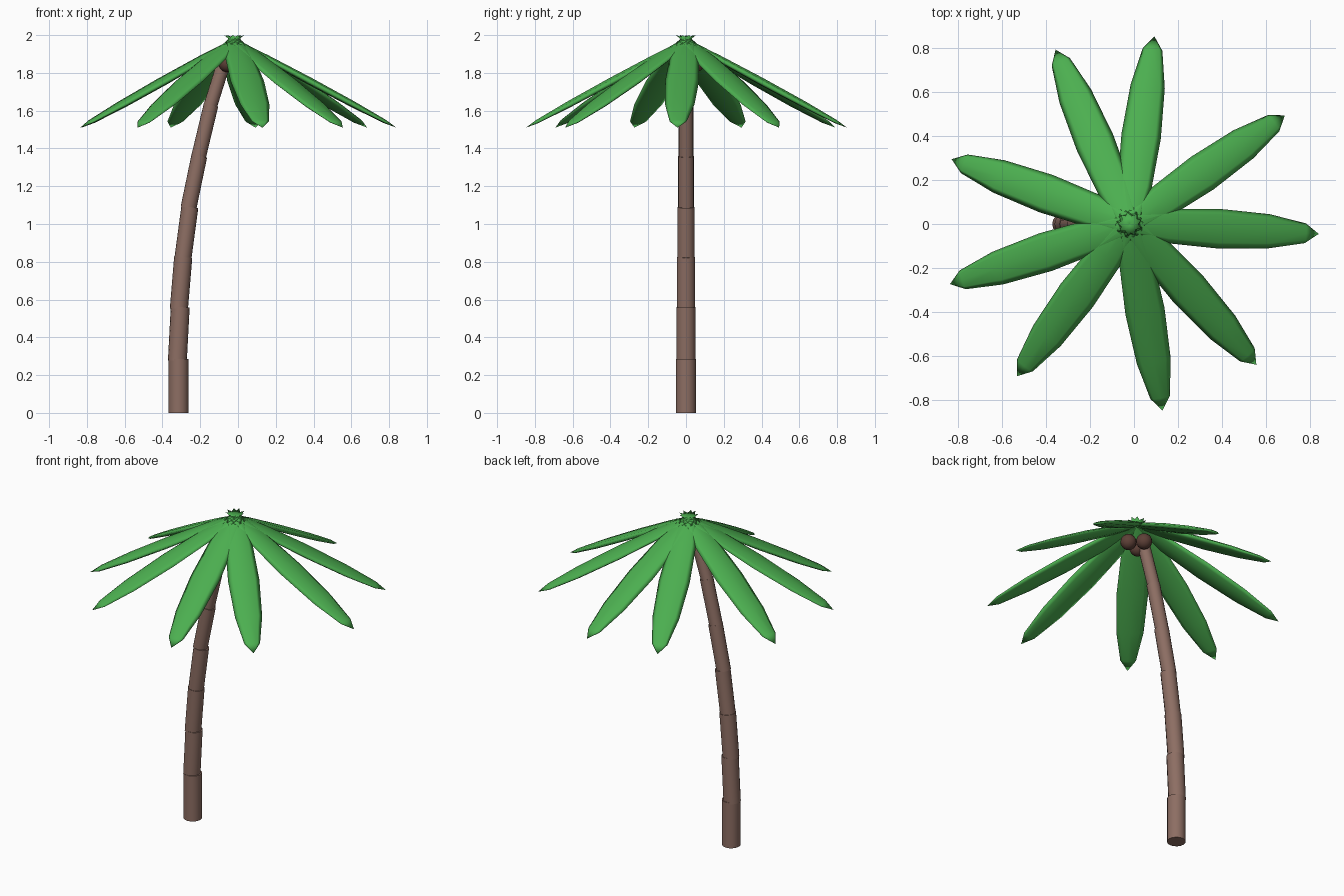
import bpy
import bmesh
import math
from mathutils import Matrix, Vector

if "Cube" in bpy.data.objects:
    bpy.data.objects.remove(bpy.data.objects["Cube"])


def material(name, rgb):
    m = bpy.data.materials.new(name)
    m.diffuse_color = (*rgb, 1)
    m.use_nodes = True
    m.node_tree.nodes["Principled BSDF"].inputs["Base Color"].default_value = m.diffuse_color
    return m


leaf_green = material("leaf green", (0.072, 0.429, 0.080))
bark_brown = material("bark brown", (0.266, 0.156, 0.125))
nut_brown = material("dark nut brown", (0.109, 0.051, 0.038))


def add_object(name, bm, mat, angle=None):
    """Turn a bmesh into a smooth object, keeping edges above angle sharp."""
    mesh = bpy.data.meshes.new(name)
    if angle:
        for e in bm.edges:
            e.smooth = e.calc_face_angle(0) < angle
    for f in bm.faces:
        f.smooth = True
    bm.to_mesh(mesh)
    bm.free()
    mesh.materials.append(mat)
    obj = bpy.data.objects.new(name, mesh)
    bpy.context.collection.objects.link(obj)
    return obj


# Trunk: leaning, slightly overlapping segments (x0, z0, x1, z1, radius)
segments = [
    (-0.315, 0.0, -0.315, 0.285, 0.053),
    (-0.321, 0.275, -0.306, 0.56, 0.050),
    (-0.313, 0.55, -0.290, 0.825, 0.048),
    (-0.292, 0.815, -0.255, 1.09, 0.045),
    (-0.262, 1.085, -0.205, 1.36, 0.042),
    (-0.210, 1.35, -0.143, 1.63, 0.039),
    (-0.148, 1.62, -0.060, 1.90, 0.036),
]
for i, (x0, z0, x1, z1, r) in enumerate(segments):
    a, b = Vector((x0, 0, z0)), Vector((x1, 0, z1))
    axis = b - a
    place = Matrix.Translation((a + b) / 2) @ Matrix.Rotation(
        math.atan2(axis.x, axis.z), 4, 'Y')
    bm = bmesh.new()
    bmesh.ops.create_cone(bm, cap_ends=True, segments=16, radius1=r, radius2=r,
                          depth=axis.length, matrix=place)
    add_object(f"trunk_segment_{i + 1}", bm, bark_brown, math.radians(40))

# Leaves: flattened, stretched spheres fanned round the crown, whose inner
# ends cross the middle and form the small spiky top
CROWN = Vector((-0.02, 0, 0))
R_IN, R_OUT, Z_IN, Z_OUT = -0.055, 0.86, 2.0, 1.51
half_length = math.hypot(R_OUT - R_IN, Z_IN - Z_OUT) / 2
tilt = math.atan2(Z_IN - Z_OUT, R_OUT - R_IN)
leaf_angles = [-3, 35, 82.5, 113, 160, 198.5, 233.5, 280, 312]
for i, deg in enumerate(leaf_angles):
    place = (Matrix.Translation(CROWN)
             @ Matrix.Rotation(math.radians(deg), 4, 'Z')
             @ Matrix.Translation(((R_IN + R_OUT) / 2, 0, (Z_IN + Z_OUT) / 2))
             @ Matrix.Rotation(tilt, 4, 'Y')
             @ Matrix.Diagonal((half_length, 0.09, 0.02, 1))
             @ Matrix.Rotation(math.pi / 2, 4, 'Y'))
    bm = bmesh.new()
    bmesh.ops.create_uvsphere(bm, u_segments=8, v_segments=6, radius=1,
                              matrix=place)
    add_object(f"leaf_{i + 1}", bm, leaf_green)

# Nuts: three round fruits tucked under the crown
for i in range(3):
    t = math.radians(-15 + 120 * i)
    centre = CROWN + Vector((0.052 * math.cos(t), 0.052 * math.sin(t), 1.85))
    bm = bmesh.new()
    bmesh.ops.create_uvsphere(bm, u_segments=16, v_segments=10, radius=0.046,
                              matrix=Matrix.Translation(centre))
    add_object(f"nut_{i + 1}", bm, nut_brown)
